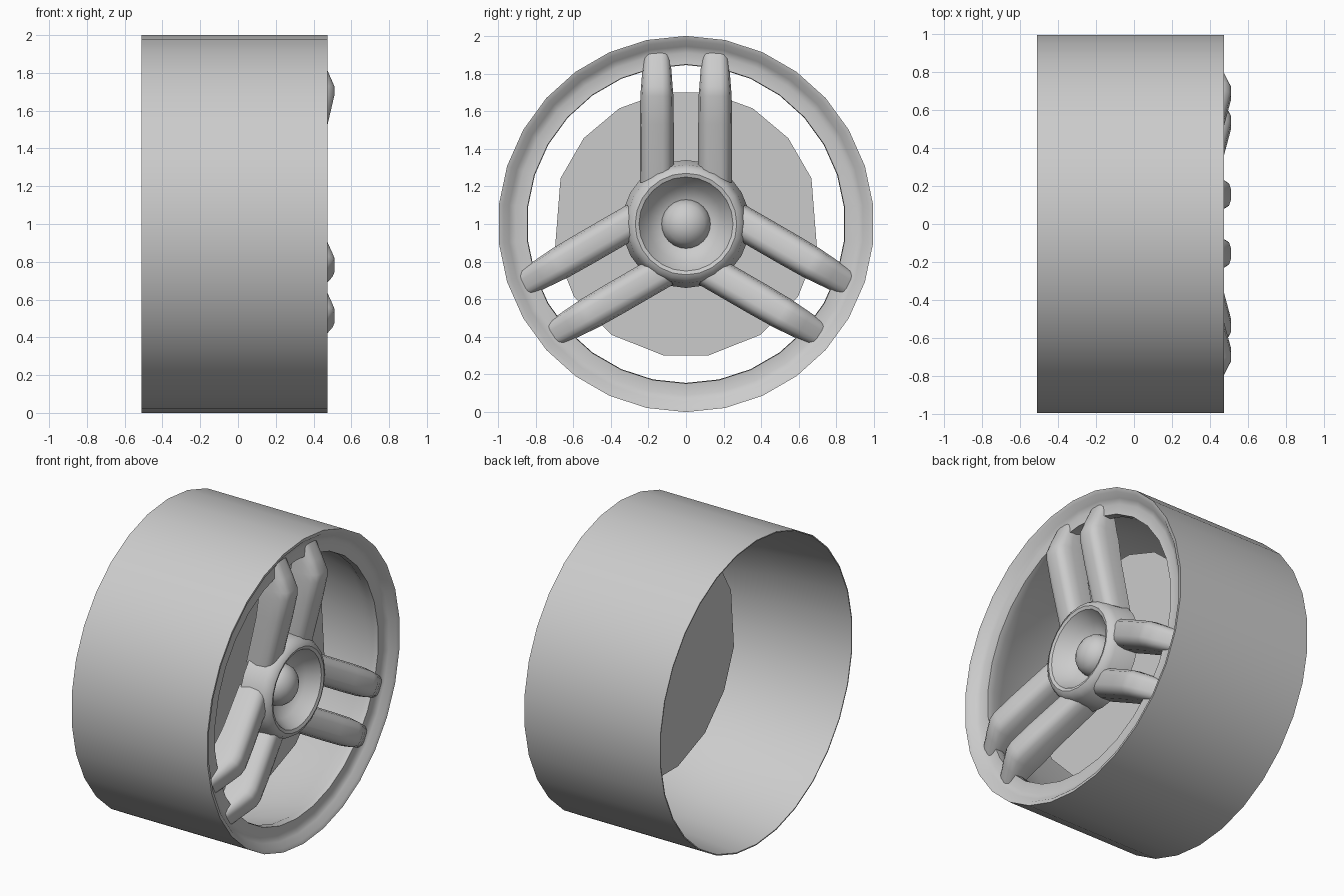
import bpy, bmesh
from math import sin, cos, radians, pi

if "Cube" in bpy.data.objects:
    bpy.data.objects.remove(bpy.data.objects["Cube"])


def finish(name, bm, angle=35):
    bmesh.ops.recalc_face_normals(bm, faces=bm.faces[:])
    me = bpy.data.meshes.new(name)
    bm.to_mesh(me)
    bm.free()
    ob = bpy.data.objects.new(name, me)
    bpy.context.collection.objects.link(ob)
    bpy.ops.object.select_all(action='DESELECT')
    ob.select_set(True)
    bpy.context.view_layer.objects.active = ob
    bpy.ops.object.shade_smooth_by_angle(angle=radians(angle))
    return ob


def lathe(name, profile, segs, closed=False, start=pi / 2):
    """Revolve (x, radius) points around the wheel axle (x axis at z = 1)."""
    bm = bmesh.new()
    rings = []
    for x, r in profile:
        if r == 0:
            rings.append([bm.verts.new((x, 0, 1))] * segs)
        else:
            rings.append([bm.verts.new((x, r * cos(start + 2 * pi * i / segs),
                                        1 + r * sin(start + 2 * pi * i / segs)))
                          for i in range(segs)])
    pairs = list(zip(rings, rings[1:]))
    if closed:
        pairs.append((rings[-1], rings[0]))
    for a, b in pairs:
        for i in range(segs):
            j = (i + 1) % segs
            bm.faces.new(list(dict.fromkeys((a[i], a[j], b[j], b[i]))))
    return finish(name, bm)


# Rim barrel with concave front lip and tapered inner wall
lathe("rim", [(-0.51, 1.0), (0.475, 1.0), (0.468, 0.975), (0.435, 0.945),
              (0.42, 0.91), (0.425, 0.848), (0.38, 0.845), (0.30, 0.88),
              (0.0, 0.945), (-0.51, 0.993)], 30, closed=True)

# Flat plate behind the spokes
bm = bmesh.new()
half = [80, 60, 40, 20, -11, -33, -56, -80.5]
angles = half + [180 - t for t in reversed(half)]
bm.faces.new([bm.verts.new((0.14, 0.71 * cos(radians(t)), 1 + 0.71 * sin(radians(t))))
              for t in angles])
finish("brake_plate", bm)

# Hub with dished face
lathe("hub", [(0.25, 0), (0.25, 0.34), (0.39, 0.315), (0.425, 0.295),
              (0.437, 0.27), (0.43, 0.25), (0.35, 0.20), (0.30, 0.13),
              (0.29, 0)], 24)

# Domed centre cap
lathe("centre_cap", [(0.28, 0.13)] + [(0.305 + 0.105 * sin(radians(t)), 0.13 * cos(radians(t)))
                                      for t in (0, 20, 40, 60, 75)] + [(0.41, 0)], 24)

# Spoke stations: distance from axle, front x, back x, half width
STATIONS = [(0.22, 0.395, 0.23, 0.09), (0.53, 0.475, 0.30, 0.09),
            (0.68, 0.51, 0.32, 0.088), (0.73, 0.51, 0.33, 0.084),
            (0.81, 0.475, 0.34, 0.078), (0.91, 0.425, 0.35, 0.07)]
# Cross-section: width fraction, depth fraction from back to front
SECTION = [(-0.97, 0), (-1, 0.5), (-0.9, 0.78), (-0.66, 0.95), (-0.35, 1),
           (0.35, 1), (0.66, 0.95), (0.9, 0.78), (1, 0.5), (0.97, 0)]


def spoke(name, angle, offset):
    a = radians(angle)
    bm = bmesh.new()
    rings = []
    for r, front, back, half in STATIONS:
        ring = []
        for w, d in SECTION:
            s = offset + w * half
            ring.append(bm.verts.new((back + (front - back) * d,
                                      r * cos(a) - s * sin(a),
                                      1 + r * sin(a) + s * cos(a))))
        rings.append(ring)
    n = len(SECTION)
    for p, q in zip(rings, rings[1:]):
        for i in range(n):
            j = (i + 1) % n
            bm.faces.new((p[i], p[j], q[j], q[i]))
    bm.faces.new(rings[0])
    bm.faces.new(rings[-1])
    finish(name, bm, 45)


# Three pairs of spokes
for k in range(3):
    for side in (-1, 1):
        spoke("spoke_%d_%s" % (k + 1, "a" if side < 0 else "b"), 90 + 120 * k, 0.155 * side)
